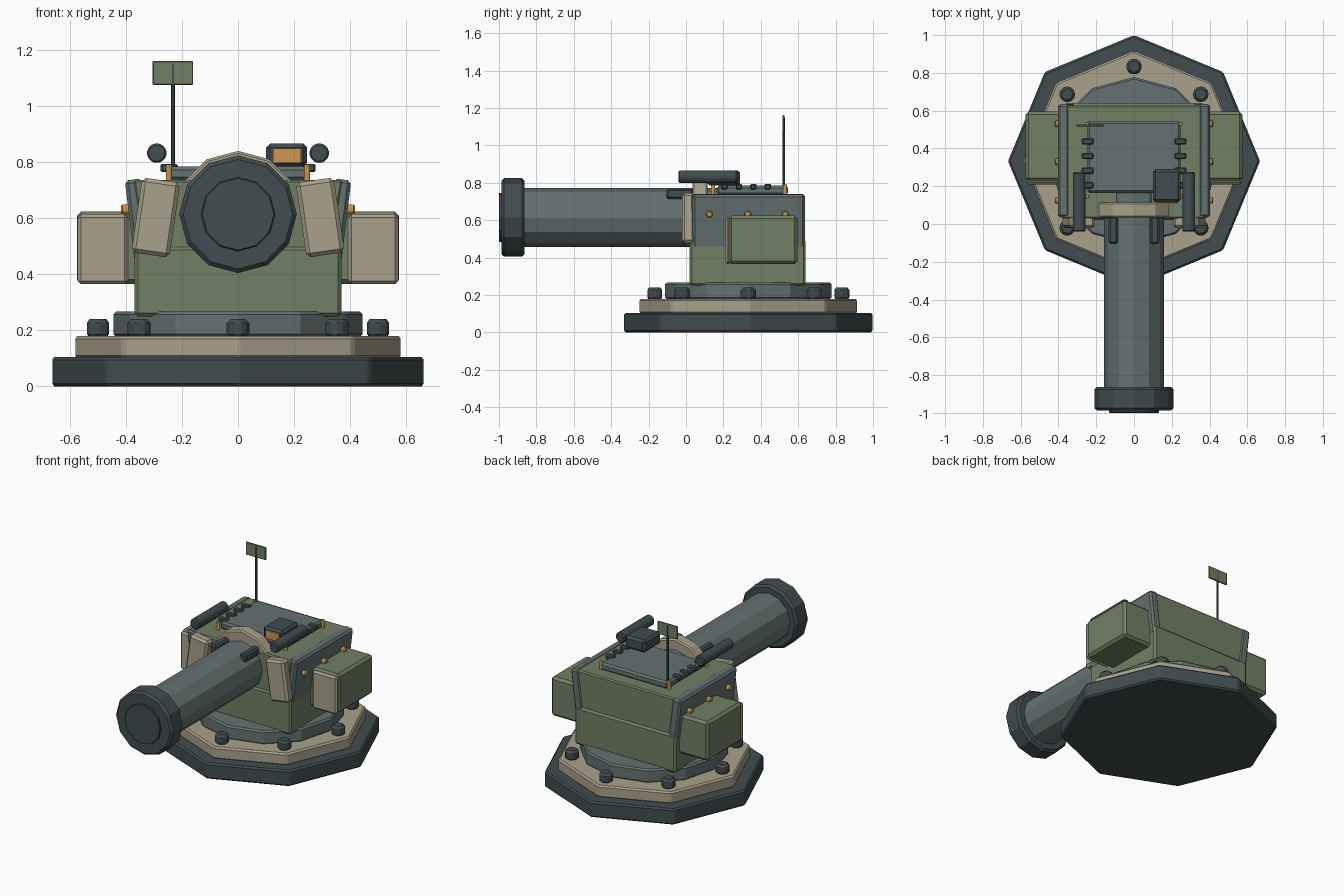
import bpy, bmesh, math
from mathutils import Matrix, Vector

if "Cube" in bpy.data.objects:
    bpy.data.objects.remove(bpy.data.objects["Cube"])

def material(name, rgb):
    m = bpy.data.materials.new(name)
    m.diffuse_color = (*rgb, 1)
    m.use_nodes = True
    m.node_tree.nodes["Principled BSDF"].inputs["Base Color"].default_value = m.diffuse_color
    return m

GREEN = material("olive green", (0.165, 0.215, 0.125))
TAN = material("sand tan", (0.40, 0.355, 0.26))
GRAY = material("steel gray", (0.13, 0.165, 0.165))
DARK = material("dark steel", (0.052, 0.072, 0.077))
AMBER = material("amber", (0.60, 0.31, 0.08))

def finish(name, bm, mat, bevel):
    bmesh.ops.recalc_face_normals(bm, faces=bm.faces)
    me = bpy.data.meshes.new(name)
    bm.to_mesh(me)
    bm.free()
    me.materials.append(mat)
    ob = bpy.data.objects.new(name, me)
    bpy.context.collection.objects.link(ob)
    if bevel:
        mod = ob.modifiers.new("edge bevel", 'BEVEL')
        mod.width, mod.segments = bevel, 1
        mod.limit_method, mod.angle_limit = 'ANGLE', math.radians(40)
    return ob

def box(name, x, y, z, mat, bevel=0.012, tilt=0.0):
    """Box from (min, max) ranges, tilted about the y axis through its centre."""
    bm = bmesh.new()
    bmesh.ops.create_cube(bm, size=1)
    size = [r[1] - r[0] for r in (x, y, z)]
    mid = Vector([(r[0] + r[1]) / 2 for r in (x, y, z)])
    bm.transform(Matrix.Translation(mid) @ Matrix.Rotation(tilt, 4, 'Y') @ Matrix.Diagonal((*size, 1)))
    return finish(name, bm, mat, bevel)

def prism(name, centre, radius, depth, sides, mat, axis='Z', bevel=0.01, turn=0.0):
    """Regular prism with a corner on +x (axis Z), on top (axis Y or X)."""
    bm = bmesh.new()
    bmesh.ops.create_cone(bm, cap_ends=True, segments=sides, radius1=radius, radius2=radius, depth=depth)
    first = max(bm.verts, key=lambda v: v.co.x + 0.001 * v.co.y).co
    rot = Matrix.Rotation(turn - math.atan2(first.y, first.x), 4, 'Z')
    if axis == 'Y':
        rot = Matrix.Rotation(math.pi / 2, 4, 'X') @ Matrix.Rotation(math.pi / 2, 4, 'Z') @ rot
    elif axis == 'X':
        rot = Matrix.Rotation(math.pi / 2, 4, 'Y') @ rot
    bm.transform(Matrix.Translation(Vector(centre)) @ rot)
    return finish(name, bm, mat, bevel)

CY = 0.333   # turntable centre
BZ = 0.615   # barrel height

# Stepped turntable base with a ring of hex bolts
prism("base_plate", (0, CY, 0.0525), 0.667, 0.105, 8, DARK)
prism("base_step", (0, CY, 0.14), 0.585, 0.08, 8, TAN)
prism("turret_ring", (0, CY, 0.222), 0.445, 0.09, 12, GRAY)
for i in range(8):
    a = i * math.pi / 4
    prism("base_bolt", (0.5 * math.cos(a), CY + 0.5 * math.sin(a), 0.207), 0.047, 0.066, 6,
          DARK, bevel=0.014, turn=a)

# Lower hull and flared upper hull
box("lower_hull", (-0.37, 0.37), (0.02, 0.64), (0.25, 0.5), GREEN)
bm = bmesh.new()
bmesh.ops.create_cube(bm, size=1)
for v in bm.verts:
    top = v.co.z > 0
    v.co.x = math.copysign(0.375 if top else 0.335, v.co.x)
    v.co.y = (0.03 if v.co.y < 0 else 0.628)
    v.co.z = 0.738 if top else 0.48
finish("upper_hull", bm, GREEN, 0.008)

# Barrel, muzzle and collar
prism("barrel", (0, -0.34, BZ), 0.158, 1.08, 12, GRAY, 'Y', 0)
prism("muzzle", (0, -0.925, BZ), 0.21, 0.125, 12, DARK, 'Y', 0.014)
prism("muzzle_disc", (0, -0.975, BZ), 0.132, 0.05, 12, DARK, 'Y', 0.004)
prism("collar", (0, 0.075, BZ), 0.226, 0.08, 12, TAN, 'Y', 0.008)

# Roof hatch, sight and antenna
box("roof_hatch", (-0.247, 0.247), (0.165, 0.545), (0.735, 0.785), GRAY)
box("sight", (0.10, 0.247), (0.115, 0.29), (0.785, 0.867), DARK, 0.014)
box("sight_lens", (0.125, 0.225), (0.107, 0.118), (0.797, 0.85), AMBER, 0)
prism("antenna_mast", (-0.232, 0.522, 0.96), 0.007, 0.38, 6, DARK, bevel=0)
box("antenna_flag", (-0.305, -0.16), (0.517, 0.527), (1.077, 1.162), GREEN, 0.003)

# Parts repeated on both sides
for s in (-1, 1):
    def span(a, b):
        return tuple(sorted((s * a, s * b)))
    box("side_armour", span(0.325, 0.387), (0.035, 0.635), (0.45, 0.74), GRAY, tilt=s * 0.12)
    box("front_cheek", span(0.225, 0.362), (-0.022, 0.045), (0.468, 0.738), TAN, 0.014, tilt=-s * 0.145)
    box("side_pod", span(0.35, 0.575), (0.228, 0.595), (0.365, 0.625), GREEN, 0.016)
    box("pod_front", span(0.393, 0.573), (0.21, 0.24), (0.365, 0.615), TAN, 0.012)
    prism("roof_tube", (s * 0.29, 0.117, 0.833), 0.037, 0.315, 8, DARK, 'Y', 0.007, math.pi / 8)
    box("barrel_clip", span(0.086, 0.134), (-0.105, 0.04), (0.715, 0.768), DARK, 0.01)
    for y in (0.205, 0.283, 0.36, 0.437):
        box("hatch_latch", span(0.215, 0.277), (y - 0.017, y + 0.017), (0.765, 0.795), DARK, 0.006)
    for y in (0.125, 0.33, 0.53):
        prism("armour_rivet", (s * 0.398, y, 0.632), 0.02, 0.04, 8, AMBER, 'X', 0.006)
    for y in (0.145, 0.53):
        prism("roof_rivet", (s * 0.247, y, 0.762), 0.013, 0.06, 6, AMBER, bevel=0.004)
